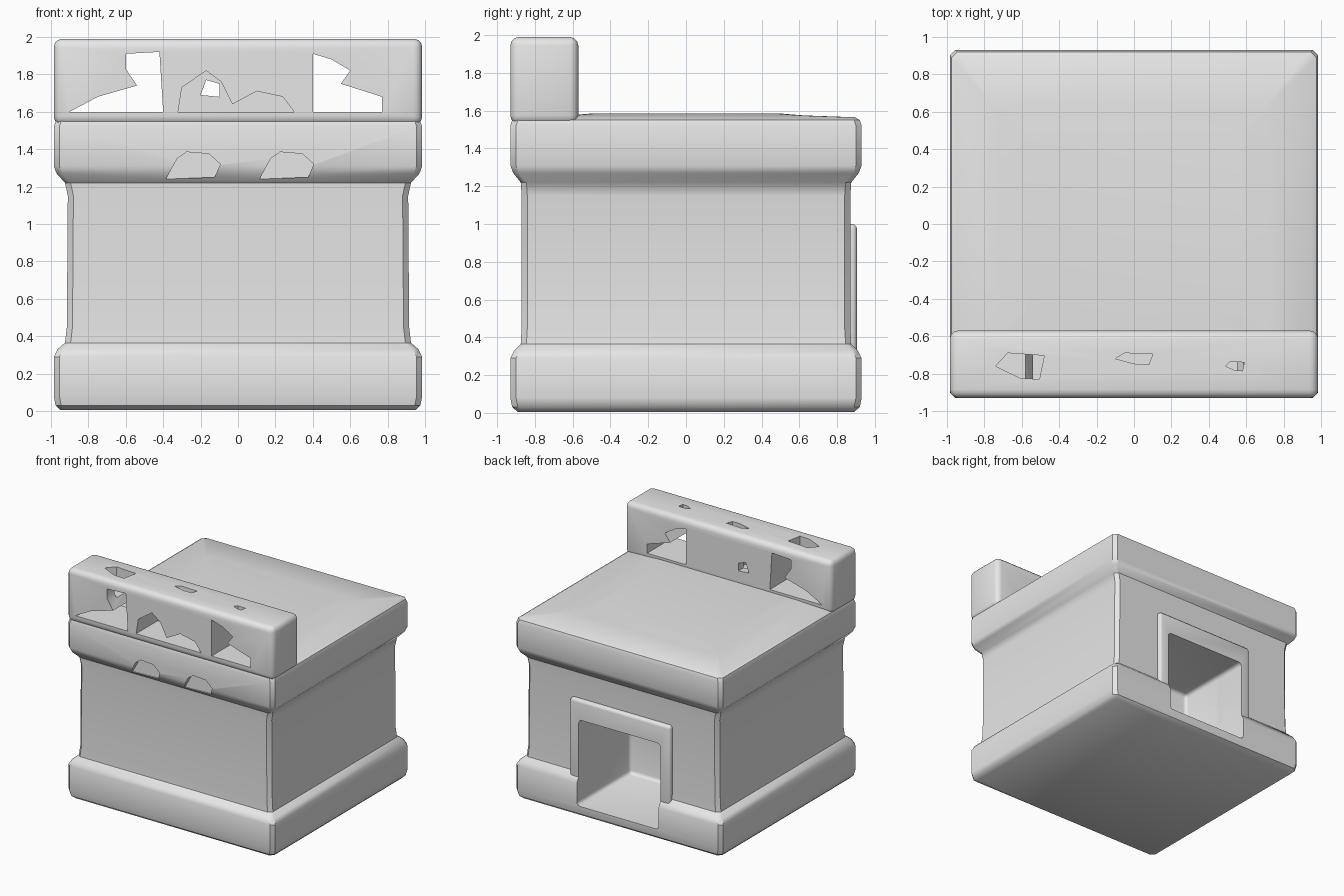
import bpy, bmesh
from mathutils import Vector

cube = bpy.data.objects.get("Cube")
if cube:
    bpy.data.objects.remove(cube, do_unlink=True)

stone = bpy.data.materials.new("plain_grey")
stone.use_nodes = True
stone.diffuse_color = (0.8, 0.8, 0.8, 1)
stone.node_tree.nodes["Principled BSDF"].inputs["Base Color"].default_value = (0.8, 0.8, 0.8, 1)


def finish(name, bm):
    bmesh.ops.recalc_face_normals(bm, faces=bm.faces)
    mesh = bpy.data.meshes.new(name)
    bm.to_mesh(mesh)
    bm.free()
    mesh.materials.append(stone)
    obj = bpy.data.objects.new(name, mesh)
    bpy.context.collection.objects.link(obj)
    return obj


def box(name, low, high, bevel=0.0):
    bm = bmesh.new()
    bmesh.ops.create_cube(bm, size=1)
    low, high = Vector(low), Vector(high)
    for v in bm.verts:
        v.co = (low + high) / 2 + v.co * (high - low)
    if bevel:
        bmesh.ops.bevel(bm, geom=bm.edges[:], offset=bevel, segments=3,
                        profile=0.5, affect='EDGES')
    return finish(name, bm)


def prism(name, outline, y0, y1):
    """Outline in x and z, extruded along y."""
    bm = bmesh.new()
    face = bm.faces.new([bm.verts.new((x, y0, z)) for x, z in outline])
    new = bmesh.ops.extrude_face_region(bm, geom=[face])["geom"]
    for v in new:
        if isinstance(v, bmesh.types.BMVert):
            v.co.y = y1
    return finish(name, bm)


def loft(name, rings, chamfer=0.03):
    """Stack of rectangles with cut corners, each given as half x, half y, z."""
    bm = bmesh.new()
    loops = []
    for hx, hy, z in rings:
        c = chamfer
        pts = [(hx, -hy + c), (hx, hy - c), (hx - c, hy), (-hx + c, hy),
               (-hx, hy - c), (-hx, -hy + c), (-hx + c, -hy), (hx - c, -hy)]
        loops.append([bm.verts.new((x, y, z)) for x, y in pts])
    for a, b in zip(loops, loops[1:]):
        for i in range(len(a)):
            j = (i + 1) % len(a)
            bm.faces.new((a[i], a[j], b[j], b[i]))
    bm.faces.new(loops[0])
    bm.faces.new(loops[-1])
    return finish(name, bm)


def cut(obj, cutters):
    bpy.context.view_layer.objects.active = obj
    for cutter in cutters:
        mod = obj.modifiers.new("opening", 'BOOLEAN')
        mod.operation = 'DIFFERENCE'
        mod.solver = 'EXACT'
        mod.object = cutter
        bpy.ops.object.modifier_apply(modifier=mod.name)
    for cutter in cutters:
        bpy.data.objects.remove(cutter, do_unlink=True)


# Main block: plinth, wall, flared cornice and faintly raised roof
block = loft("main_block", [
    (0.95, 0.89, 0.005), (0.975, 0.92, 0.03), (0.985, 0.93, 0.08),
    (0.985, 0.93, 0.29), (0.965, 0.91, 0.33), (0.925, 0.875, 0.365),
    (0.915, 0.87, 0.45), (0.91, 0.87, 1.15), (0.925, 0.875, 1.22),
    (0.97, 0.915, 1.27), (0.985, 0.93, 1.31), (0.985, 0.93, 1.52),
    (0.975, 0.92, 1.55), (0.95, 0.895, 1.565), (0.72, 0.62, 1.575),
    (0.6, 0.5, 1.585)])

# Doorway surround on the back wall
frame = box("door_frame", (-0.48, 0.6, 0.2), (0.48, 0.905, 1.0), 0.025)
for part in (block, frame):
    cut(part, [box("door_cutter", (-0.39, 0.2, 0.1), (0.39, 1.2, 0.83), 0.03)])

# Two dents along the lower edge of the front cornice
dents = []
for x in (-0.235, 0.265):
    outline = [(x - 0.15, 1.24), (x - 0.09, 1.35), (x - 0.04, 1.385),
               (x + 0.08, 1.375), (x + 0.14, 1.32), (x + 0.11, 1.25)]
    dents.append(prism("dent_cutter", outline, -1.1, -0.885))
cut(block, dents)

# Front parapet: hollow, with ragged openings
parapet = box("front_parapet", (-0.985, -0.93, 1.53), (0.985, -0.57, 1.99), 0.045)
left_gap = [(-0.9, 1.6), (-0.75, 1.68), (-0.54, 1.74), (-0.6, 1.83),
            (-0.6, 1.91), (-0.42, 1.92), (-0.4, 1.6)]
right_gap = [(0.4, 1.6), (0.4, 1.91), (0.5, 1.88), (0.6, 1.82),
             (0.55, 1.75), (0.77, 1.68), (0.77, 1.6)]
middle_gap = [(-0.32, 1.6), (-0.3, 1.73), (-0.17, 1.82), (-0.09, 1.76),
              (-0.03, 1.64), (0.1, 1.71), (0.24, 1.68), (0.3, 1.6)]
small_gap = [(-0.2, 1.69), (-0.17, 1.77), (-0.1, 1.75), (-0.1, 1.68)]
cutters = [
    prism("left_cutter", left_gap, -1.1, -0.4),
    prism("right_cutter", right_gap, -1.1, -0.4),
    prism("middle_cutter", middle_gap, -1.1, -0.64),
    prism("small_cutter", small_gap, -0.8, -0.4),
]
# Openings through the top of the parapet
for x, y, w, d in ((-0.61, -0.76, 0.13, 0.07), (0, -0.72, 0.1, 0.03), (0.54, -0.76, 0.05, 0.025)):
    bm = bmesh.new()
    face = bm.faces.new([bm.verts.new((x + sx * w, y + sy * d, 1.8))
                         for sx, sy in ((-1, 0), (-0.5, 1), (1, 0.8), (0.8, -1), (0, -0.9))])
    for v in bmesh.ops.extrude_face_region(bm, geom=[face])["geom"]:
        if isinstance(v, bmesh.types.BMVert):
            v.co.z = 2.2
    cutters.append(finish("top_cutter", bm))
cut(parapet, cutters)

# Smooth shading with crisp edges
bpy.ops.object.select_all(action='DESELECT')
for obj in (block, frame, parapet):
    obj.select_set(True)
bpy.context.view_layer.objects.active = block
bpy.ops.object.shade_smooth_by_angle(angle=0.6)
